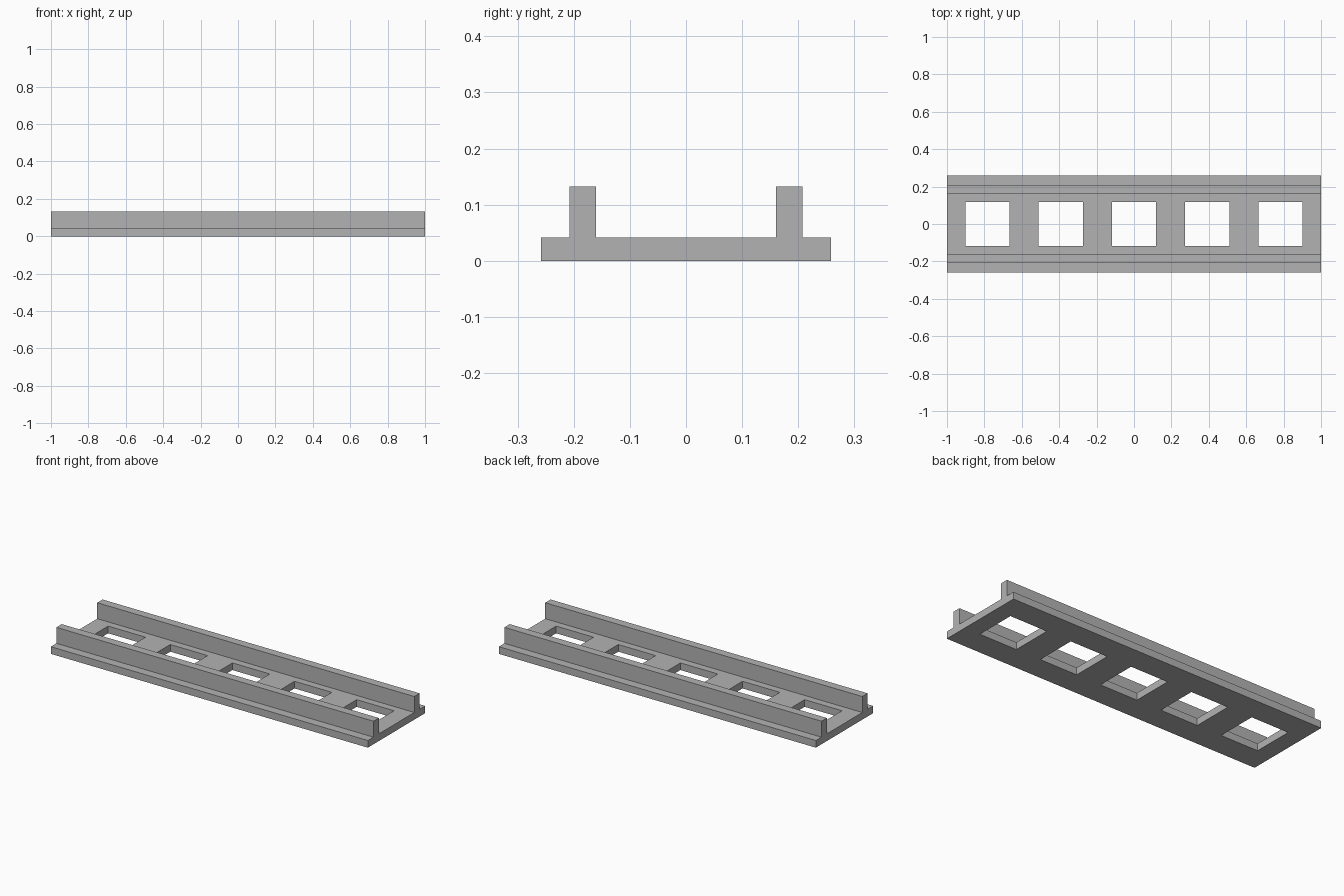
import bpy
import bmesh

cube = bpy.data.objects.get("Cube")
if cube:
    bpy.data.objects.remove(cube, do_unlink=True)

LENGTH, WIDTH = 2.0, 0.516
BASE_H, RAIL_H = 0.041, 0.132
RAIL_IN, RAIL_OUT = 0.16, 0.208
HOLE, PITCH, HOLES = 0.236, 0.392, 5

grey = bpy.data.materials.new("grey")
grey.use_nodes = True
colour = (0.45, 0.45, 0.45, 1.0)
grey.diffuse_color = colour
grey.node_tree.nodes["Principled BSDF"].inputs["Base Color"].default_value = colour

# Cut lines along the length (hole edges) and across the width (holes, rails)
centres = [(i - (HOLES - 1) / 2) * PITCH for i in range(HOLES)]
xs = [-LENGTH / 2]
for c in centres:
    xs += [c - HOLE / 2, c + HOLE / 2]
xs.append(LENGTH / 2)
half = [HOLE / 2, RAIL_IN, RAIL_OUT, WIDTH / 2]
ys = [-y for y in reversed(half)] + half

bm = bmesh.new()


def raise_faces(faces, height, keep):
    """Extrude a region of faces straight up."""
    result = bmesh.ops.extrude_face_region(bm, geom=faces, use_keep_orig=keep)
    verts = [g for g in result["geom"] if isinstance(g, bmesh.types.BMVert)]
    bmesh.ops.translate(bm, verts=verts, vec=(0, 0, height))


# Flat sheet with the square openings left out
grid = [[bm.verts.new((x, y, 0)) for y in ys] for x in xs]
middle = len(half) - 1
for i in range(len(xs) - 1):
    for j in range(len(ys) - 1):
        if i % 2 == 1 and j == middle:
            continue
        bm.faces.new((grid[i][j], grid[i + 1][j], grid[i + 1][j + 1], grid[i][j + 1]))

# Base plate thickness
raise_faces(bm.faces[:], BASE_H, True)
bmesh.ops.recalc_face_normals(bm, faces=bm.faces[:])

# Two rails raised from the top of the plate
rail_strips = []
for f in bm.faces:
    c = f.calc_center_median()
    if f.normal.z > 0.9 and RAIL_IN < abs(c.y) < RAIL_OUT:
        rail_strips.append(f)
raise_faces(rail_strips, RAIL_H - BASE_H, False)
bmesh.ops.recalc_face_normals(bm, faces=bm.faces[:])

mesh = bpy.data.meshes.new("slotted_rail_channel")
bm.to_mesh(mesh)
bm.free()
mesh.materials.append(grey)
channel = bpy.data.objects.new("slotted_rail_channel", mesh)
bpy.context.collection.objects.link(channel)
